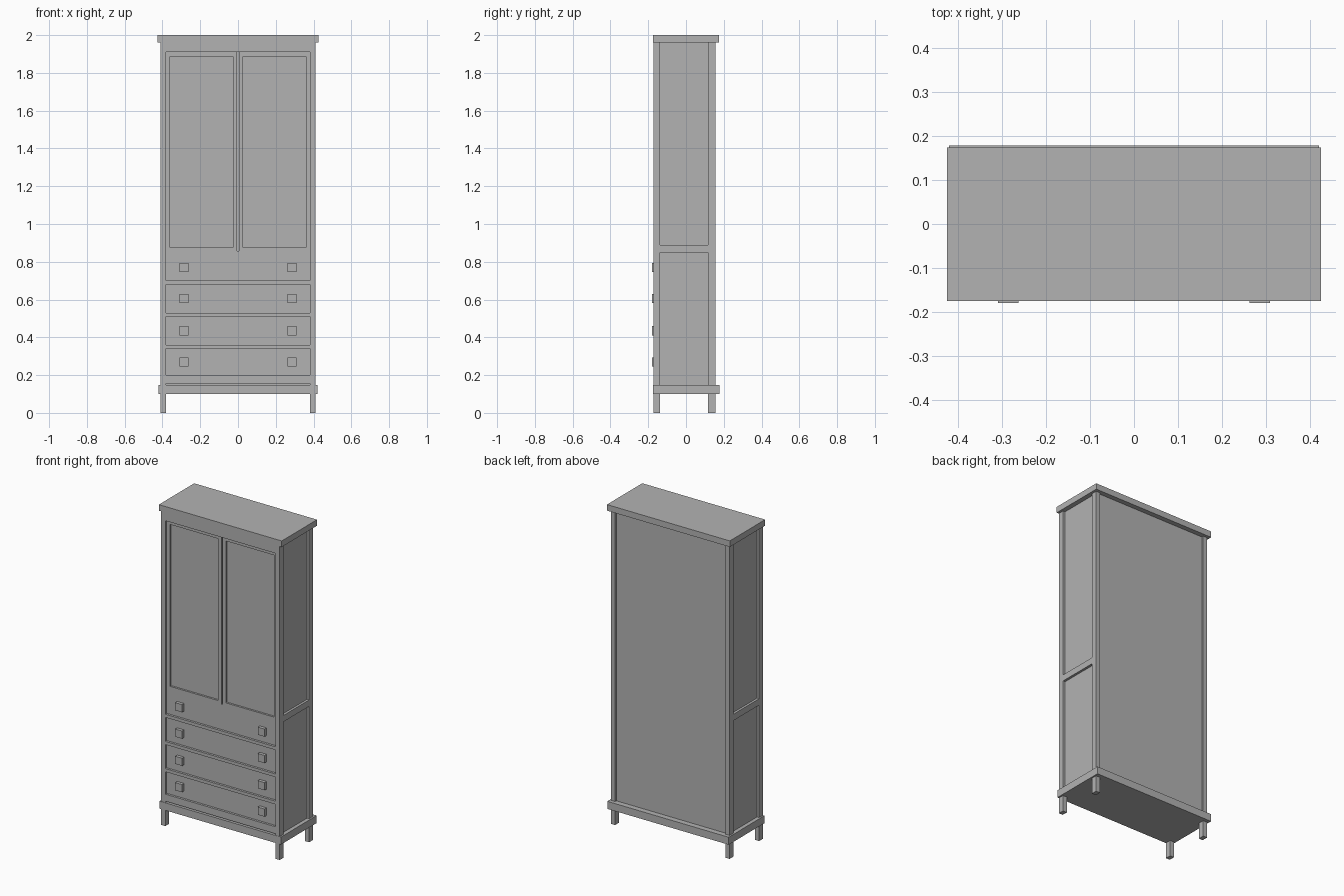
import bpy
import bmesh
from mathutils import Vector

if "Cube" in bpy.data.objects:
    bpy.data.objects.remove(bpy.data.objects["Cube"], do_unlink=True)

grey = bpy.data.materials.new("plain_grey")
grey.use_nodes = True
colour = (0.45, 0.45, 0.45, 1)
grey.diffuse_color = colour
grey.node_tree.nodes["Principled BSDF"].inputs["Base Color"].default_value = colour


def box(name, x, y, z):
    """Box from (low, high) ranges on each axis."""
    bm = bmesh.new()
    bmesh.ops.create_cube(bm, size=1)
    for v in bm.verts:
        v.co = Vector([r[0] if c < 0 else r[1] for c, r in zip(v.co, (x, y, z))])
    mesh = bpy.data.meshes.new(name)
    bm.to_mesh(mesh)
    bm.free()
    mesh.materials.append(grey)
    obj = bpy.data.objects.new(name, mesh)
    bpy.context.collection.objects.link(obj)
    return obj


def mirrored(r, side):
    return tuple(sorted((r[0] * side, r[1] * side)))


POST_X = (0.382, 0.41)
FRONT, FACE, BACK = -0.173, -0.159, 0.155
INNER = (-0.382, 0.382)
BASE_TOP, TOP_UNDER = 0.147, 1.962

# Top board, base moulding and inner carcass
box("top_board", (-0.425, 0.425), (-0.175, 0.174), (TOP_UNDER, 2.0))
box("base_moulding", (-0.42, 0.42), (-0.175, 0.178), (0.1, BASE_TOP))
box("carcass", (-0.395, 0.395), (-0.14, 0.143), (BASE_TOP, TOP_UNDER))

# Corner posts running down into legs, with a rail halfway up each side
for side, word in ((1, "left"), (-1, "right")):
    x = mirrored(POST_X, side)
    box(f"{word}_front_post", x, (FRONT, -0.137), (0, TOP_UNDER))
    box(f"{word}_back_post", x, (0.117, BACK), (0, TOP_UNDER))
    box(f"{word}_side_rail", x, (-0.137, 0.117), (0.85, 0.89))

# Front rails, flush with the posts
for name, z in (("top_rail", (1.91, TOP_UNDER)), ("upper_drawer_rail", (0.68, 0.7)),
                ("middle_drawer_rail", (0.51, 0.53)), ("lower_drawer_rail", (0.34, 0.36)),
                ("bottom_rail", (0.156, 0.2))):
    box(name, INNER, (FRONT, -0.14), z)

# Drawer fronts with square knobs
for i, z in enumerate(((0.7, 0.858), (0.53, 0.68), (0.36, 0.51), (0.2, 0.34))):
    box(f"drawer_front_{i + 1}", INNER, (FACE, -0.14), z)
    middle = (z[0] + min(z[1], 0.84)) / 2
    for side, word in ((1, "left"), (-1, "right")):
        box(f"{word}_knob_{i + 1}", mirrored((0.262, 0.309), side),
            (-0.179, FACE), (middle - 0.024, middle + 0.024))

# Doors with a recessed panel, cut in by insetting the front face
for side, word in ((1, "left"), (-1, "right")):
    door = box(f"{word}_door", mirrored((0.004, 0.382), side), (FACE, -0.14), (0.858, 1.91))
    bm = bmesh.new()
    bm.from_mesh(door.data)
    bm.normal_update()
    front = min(bm.faces, key=lambda f: f.calc_center_median().y)
    bmesh.ops.inset_region(bm, faces=[front], thickness=0.032, depth=0)
    ring = sorted(front.verts, key=lambda v: v.co.z)
    for v in ring[:2]:
        v.co.z = 0.875
    panel = bmesh.ops.extrude_discrete_faces(bm, faces=[front])["faces"][0]
    for v in panel.verts:
        v.co.y += 0.012
    bm.to_mesh(door.data)
    bm.free()
